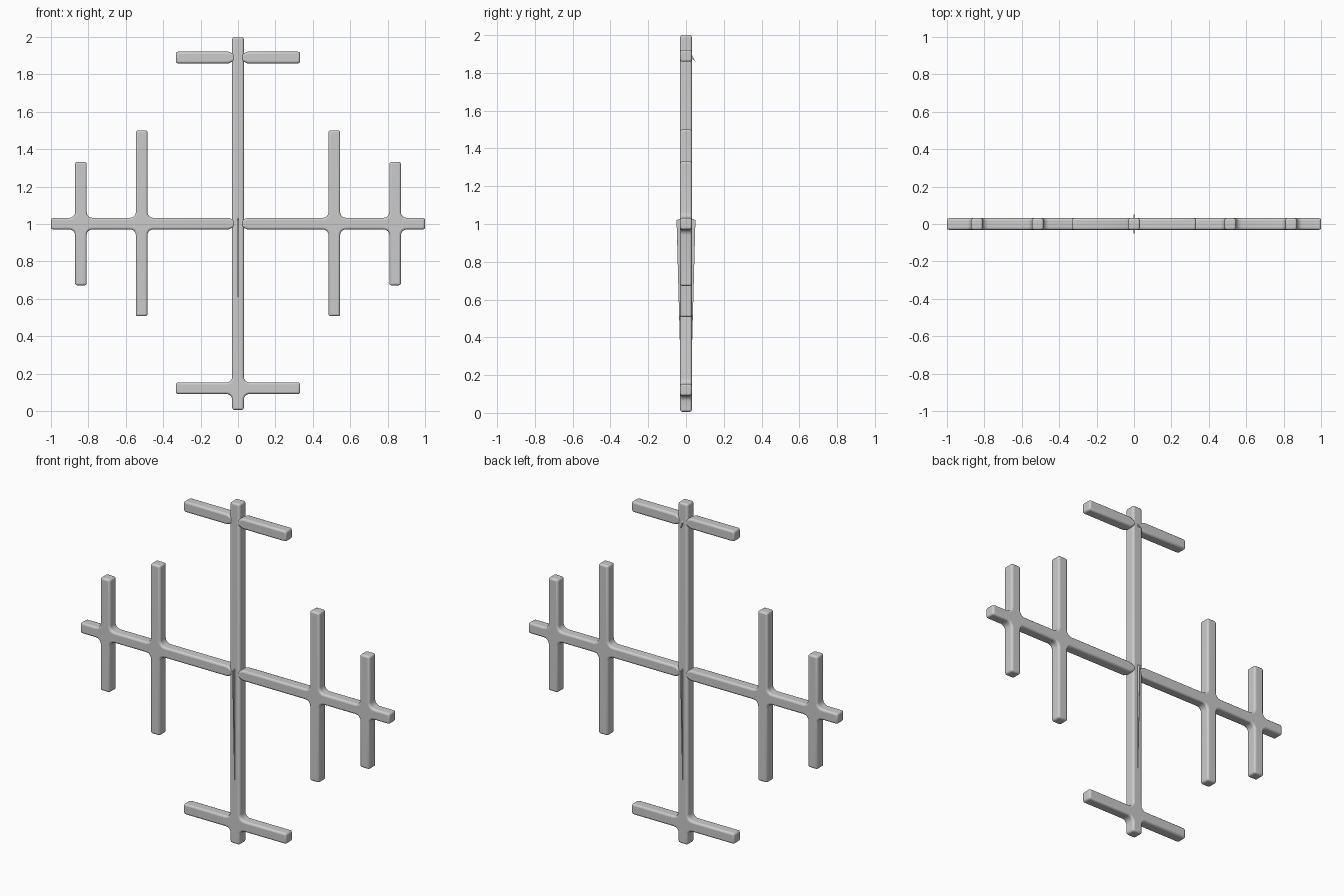
import bpy, bmesh, math
from mathutils import Vector

if "Cube" in bpy.data.objects:
    bpy.data.objects.remove(bpy.data.objects["Cube"])

H = 0.031      # half thickness of every bar
FILLET = 0.03  # radius of the inner corners where bars cross


def fillet(points):
    """Round the concave corners of a counter-clockwise outline."""
    out = []
    n = len(points)
    for i in range(n):
        p = Vector(points[i])
        a = (Vector(points[i - 1]) - p).normalized()
        b = (Vector(points[(i + 1) % n]) - p).normalized()
        if a.x * b.y - a.y * b.x > 0.9:
            for k in range(5):
                t = k / 4 * math.pi / 2
                out.append(p + FILLET * (a * (1 - math.sin(t)) + b * (1 - math.cos(t))))
        else:
            out.append(p)
    return out


def plate(name, points, half=H, bevel=0.011, mirror=False):
    """Extrude an x-z outline through y and bevel its edges."""
    bm = bmesh.new()
    front = [bm.verts.new((p[0], -half, p[1])) for p in fillet(points)]
    face = bm.faces.new(front)
    ext = bmesh.ops.extrude_face_region(bm, geom=[face])
    verts = [g for g in ext["geom"] if isinstance(g, bmesh.types.BMVert)]
    bmesh.ops.translate(bm, verts=verts, vec=(0, 2 * half, 0))
    bmesh.ops.recalc_face_normals(bm, faces=bm.faces[:])
    me = bpy.data.meshes.new(name)
    bm.to_mesh(me)
    bm.free()
    ob = bpy.data.objects.new(name, me)
    bpy.context.collection.objects.link(ob)
    if bevel:
        m = ob.modifiers.new("rounded_edges", 'BEVEL')
        m.width, m.segments = bevel, 3
        m.limit_method, m.angle_limit = 'ANGLE', math.radians(50)
        m.use_clamp_overlap = False
    if mirror:
        m = ob.modifiers.new("mirror", 'MIRROR')
        m.use_mirror_merge = False
    bpy.ops.object.select_all(action='DESELECT')
    ob.select_set(True)
    bpy.context.view_layer.objects.active = ob
    bpy.ops.object.shade_smooth_by_angle(angle=math.radians(35))
    return ob


def arm(name, z, end, crosses=()):
    """Mirrored horizontal bar pinched at the pole, with upright cross bars."""
    low, high = [], []
    for x, bottom, top in crosses:
        low += [(x - H, z - H), (x - H, bottom), (x + H, bottom), (x + H, z - H)]
        high += [(x - H, z + H), (x - H, top), (x + H, top), (x + H, z + H)]
    pts = [(0.015, z - 0.016), (0.05, z - H)] + low + [(end, z - H), (end, z + H)]
    pts += high[::-1] + [(0.05, z + H), (0.015, z + 0.016)]
    plate(name, pts, mirror=True)


# Upright pole with its lower cross bar as one filleted piece
zb, w, base, top = 0.122, 0.332, 0.006, 1.998
right = [(H, base), (H, zb - H), (w, zb - H), (w, zb + H), (H, zb + H), (H, top)]
plate("pole_and_lower_bar", right + [(-x, z) for x, z in right[::-1]])

# Long middle arms with two uprights on each side, and the top bar
arm("middle_arms", 1.002, 1.0, [(0.515, 0.507, 1.5), (0.84, 0.672, 1.332)])
arm("upper_bar", 1.89, w)

# Thin tapering ridges down the front and back of the pole
ridge = plate("pole_ridges", [(-0.05, 1.02), (-0.028, 0.2), (0.028, 0.2),
                              (0.05, 1.02), (0.028, 1.03), (-0.028, 1.03)],
              half=0.002, bevel=0)
ridge.rotation_euler.z = math.pi / 2

# Small burr behind the upper bar
burr = plate("upper_burr", [(0.02, 1.885), (0.05, 1.86), (0.028, 1.9)],
             half=0.003, bevel=0)
burr.rotation_euler.z = math.pi / 2
